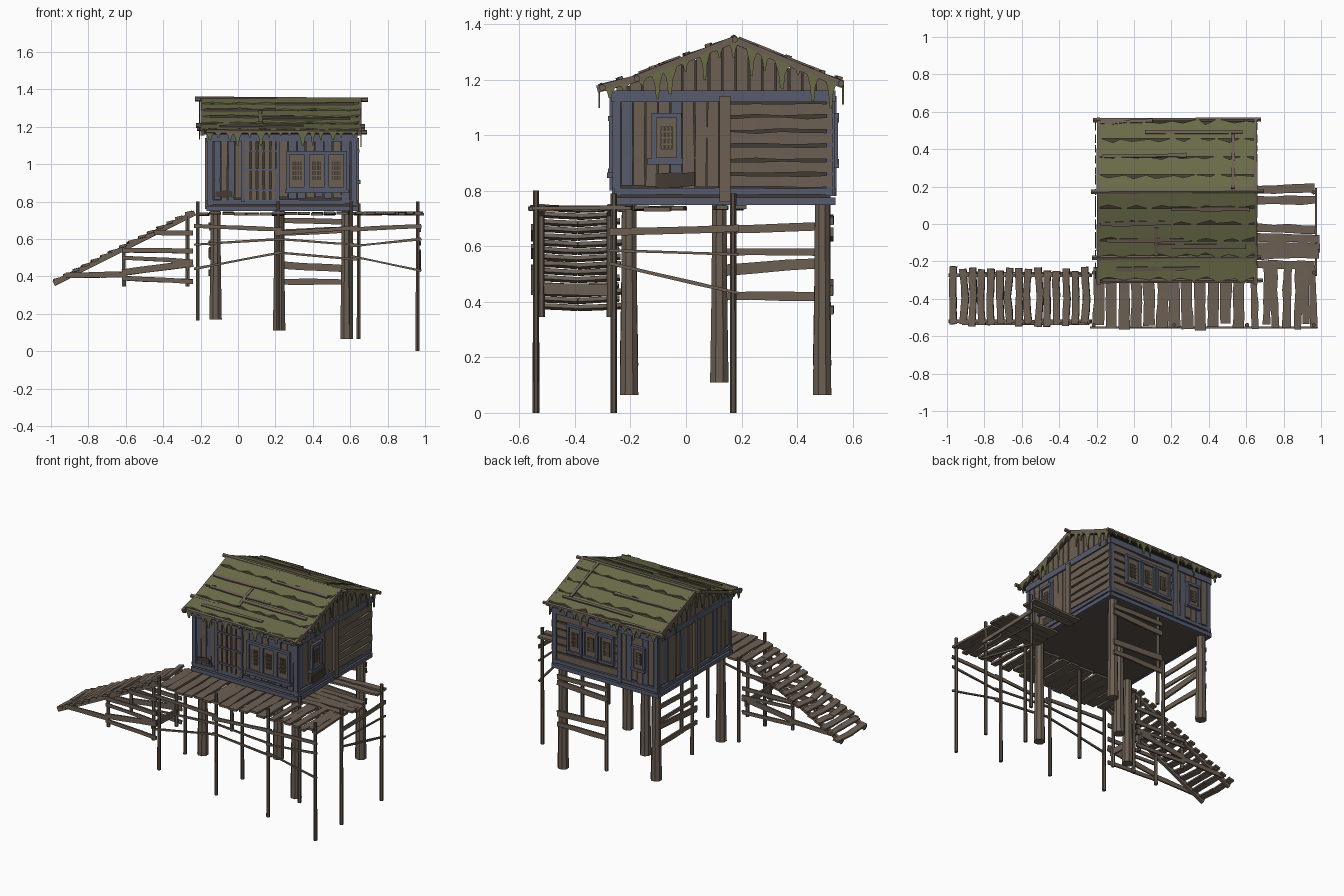
import bpy, bmesh, math, random
from mathutils import Vector as V

if "Cube" in bpy.data.objects:
    bpy.data.objects.remove(bpy.data.objects["Cube"])
random.seed(7)
R = random.uniform

COLORS = {
    "wood": (0.150, 0.115, 0.087), "dark_wood": (0.105, 0.083, 0.063),
    "shadow_wood": (0.055, 0.044, 0.033), "blue_paint": (0.095, 0.105, 0.150),
    "moss": (0.145, 0.149, 0.066),
}
MATS = {}
for k, c in COLORS.items():
    MATS[k] = bpy.data.materials.new(k)
    MATS[k].diffuse_color = (*c, 1)
PARTS = {}

def part(name, mat):
    """One growing mesh per named part and colour."""
    return PARTS.setdefault((name, mat), bmesh.new())

def loft(bm, rings):
    vs = [[bm.verts.new(p) for p in r] for r in rings]
    n = len(vs[0])
    for a, b in zip(vs, vs[1:]):
        for i in range(n):
            bm.faces.new((a[i], a[(i + 1) % n], b[(i + 1) % n], b[i]))
    bm.faces.new(vs[0])
    bm.faces.new(vs[-1][::-1])

def beam(bm, p0, p1, w, h, n=(0, 0, 1), segs=1, j=0.0):
    """Plank from p0 to p1: w across, h along normal n, j = rough edges."""
    p0, p1, n = V(p0), V(p1), V(n)
    d = (p1 - p0).normalized()
    s = n.cross(d).normalized()
    n = d.cross(s)
    rings = []
    for i in range(segs + 1):
        c = p0.lerp(p1, i / segs) + n * R(-j, j) * 0.4
        a, b = w / 2 + R(-j, j), w / 2 + R(-j, j)
        rings.append([c - s * a - n * h / 2, c + s * b - n * h / 2,
                      c + s * b + n * h / 2, c - s * a + n * h / 2])
    loft(bm, rings)

def pole(bm, p0, p1, r0, r1, n=6):
    p0, p1 = V(p0), V(p1)
    q = (p1 - p0).to_track_quat('Z', 'Y')
    loft(bm, [[p + q @ V((r * math.cos(t), r * math.sin(t), 0))
               for t in (2 * math.pi * (i + .5) / n for i in range(n))]
              for p, r in ((p0, r0), ((p0 + p1) / 2, (r0 + r1) / 2 * .95), (p1, r1))])

def poly(bm, pts, ext):
    loft(bm, [[V(p) for p in pts], [V(p) + V(ext) for p in pts]])

# --- house core: cross-section extruded along x, and floor ---
def roof_z(y):
    if y > .17: return 1.345 - (y - .17) * .41
    if y > -.18: return 1.345 - (.17 - y) * .40
    return 1.205 - (-.18 - y) * .27

prof = [(-.25, .765), (.52, .765), (.52, 1.18), (.17, 1.325), (-.18, 1.185), (-.25, 1.165)]
poly(part("house_core", "shadow_wood"), [(-.15, y, z) for y, z in prof], (.77, 0, 0))
beam(part("floor", "dark_wood"), (-.15, .135, .757), (.62, .135, .757), .77, .014)

# --- wall helpers: u along the wall, z up, o outward ---
WALLS = {
    "front": (lambda u, z, o: (u, -.25 - o, z), (0, -1, 0), -.15, .62),
    "back": (lambda u, z, o: (u, .52 + o, z), (0, 1, 0), -.15, .62),
    "right": (lambda u, z, o: (.62 + o, u, z), (1, 0, 0), -.25, .52),
    "left": (lambda u, z, o: (-.15 - o, u, z), (-1, 0, 0), -.25, .52)}

def vert(wall, name, mat, u, w, z0, z1, o=.005, t=.012, j=.0):
    f, n = WALLS[wall][:2]
    beam(part(wall + "_" + name, mat), f(u, z0, o), f(u, z1, o), w, t, n, 3 if j else 1, j)

def horiz(wall, name, mat, u0, u1, z, h, o=.005, t=.012, j=.0):
    f, n = WALLS[wall][:2]
    beam(part(wall + "_" + name, mat), f(u0, z, o), f(u1, z, o), h, t, n, 4 if j else 1, j)

def planks(wall, u0, u1, mats, step=.045):
    n = round((u1 - u0) / step)
    for i in range(n):
        vert(wall, "planks", mats[i % len(mats)], u0 + (i + .5) * (u1 - u0) / n,
             (u1 - u0) / n - .004, .805 + R(0, .02), 1.13, R(.003, .007), .012, .002)

def window(wall, u, z, w, h):
    vert(wall, "window_panel", "wood", u, w, z - h / 2, z + h / 2, .013, .01)
    vert(wall, "window_opening", "shadow_wood", u, w * .5, z - h * .26, z + h * .26, .018, .006)
    for i in (-1, 0, 1):
        vert(wall, "window_lattice", "wood", u + i * w * .15, .005, z - h * .26, z + h * .26, .022, .005)
        horiz(wall, "window_lattice", "wood", u - w * .25, u + w * .25, z + i * h * .14, .005, .022, .005)
    for s in (-1, 1):
        vert(wall, "window_frame", "blue_paint", u + s * w / 2, .018, z - h / 2, z + h / 2, .018, .018)
        horiz(wall, "window_frame", "blue_paint", u - w * .6, u + w * .6, z + s * h / 2, .018, .02, .02)

# --- frame shared by all walls ---
for w, (f, n, a, b) in WALLS.items():
    horiz(w, "base_beam", "blue_paint", a - .015, b + .015, .762, .026, .008, .02)
    horiz(w, "base_beam", "blue_paint", a - .01, b + .01, .797, .024, .008, .018, .002)
    horiz(w, "top_beam", "blue_paint", a - .015, b + .015, 1.14, .04, .008, .022)
    for u in (a + .003, b - .003):
        vert(w, "corner_post", "blue_paint", u, .028 if w in ("front", "back") else .022, .78, 1.14, .006, .018)

# --- front wall: planks, barred door, three shutters ---
planks("front", -.13, .02, ["blue_paint", "wood", "blue_paint", "wood"], .04)
planks("front", .22, .60, ["wood", "blue_paint", "blue_paint"])
horiz("front", "patch", "shadow_wood", -.12, -.03, .84, .035, .012, .008, .004)
for i in range(5):
    vert("front", "door_bars", "wood", .05 + i * .035, .026, .81, 1.13, .012, .014, .002)
for z in (.86, .97, 1.07):
    horiz("front", "door_crossbars", "blue_paint", .03, .21, z, .012, .021, .01)
for u in (.027, .213):
    vert("front", "door_frame", "blue_paint", u, .02, .80, 1.14, .014, .022)
for u in (.315, .42, .525):
    window("front", u, .965, .095, .19)
horiz("front", "window_sill", "blue_paint", .25, .59, .855, .02, .022, .025)

# --- right wall: planks and window, post, horizontal boards ---
planks("right", -.235, .12, ["blue_paint", "wood", "wood", "wood"])
horiz("right", "patch", "shadow_wood", -.11, .03, .84, .05, .012, .008, .004)
window("right", -.07, .99, .09, .16)
horiz("right", "window_sill", "blue_paint", -.14, -.01, .905, .02, .022, .025)
vert("right", "middle_post", "wood", .14, .04, .76, 1.14, .014, .025)
for i in range(6):
    horiz("right", "boards", "wood", .16, .528, .833 + i * .052, .042, .010, .018, .004)

# --- back wall: three shutters, single window; left wall: planks ---
planks("back", -.13, .12, ["wood", "blue_paint", "wood"])
for i in range(6):
    horiz("back", "boards", "wood", .14, .60, .835 + i * .052, .043, .004, .012, .004)
vert("back", "middle_post", "blue_paint", .125, .03, .78, 1.14, .012, .02)
for u in (.22, .34, .46):
    window("back", u, .98, .095, .18)
window("back", -.02, .98, .085, .15)
planks("left", -.235, .51, ["wood", "wood", "wood", "blue_paint"])
vert("left", "middle_post", "wood", .14, .035, .76, 1.14, .014, .025)

# --- gable planks ---
for x, s in ((.62, 1), (-.15, -1)):
    for i in range(16):
        y0 = -.25 + i * .048
        y1 = y0 + .042
        pts = [(x, y0, 1.15), (x, y1, 1.15), (x, y1, roof_z(y1) - .014), (x, y0, roof_z(y0) - .014)]
        poly(part("gable_planks", "wood"), pts, (s * R(.007, .013), 0, 0))

# --- roof: slab, ragged mossy rows, battens, poles ---
X0, X1 = -.19, .65
under = [(-.305, 0), (-.18, 0), (.17, 0), (.555, 0), (.555, -.015), (.17, -.017), (-.18, -.016), (-.305, -.013)]
poly(part("roof_slab", "shadow_wood"), [(X0, y, roof_z(y) + d) for y, d in under], (X1 - X0, 0, 0))

def moss_row(y_low, y_high):
    pts, n = [], 13
    for i in range(n + 1):
        y = y_low + (y_high - y_low) * (R(.1, .25) if i % 2 else R(-.08, .06))
        pts.append((X0 + (X1 - X0) * (i + (R(-.3, .3) if 0 < i < n else 0)) / n, y, roof_z(y) + .006))
    pts += [(X1, y_high, roof_z(y_high) + .002), (X0, y_high, roof_z(y_high) + .002)]
    poly(part("roof_moss", "moss"), pts, (0, 0, .008))

moss_row(-.305, -.185)
for i in range(4):
    moss_row(-.175 + i * .087, -.09 + i * .087)
    moss_row(.555 - i * .097, .458 - i * .097)
for y, a, b in ((-.09, -.15, .3), (-.12, .12, .6), (.0, -.18, .2), (.08, .2, .62),
                (-.24, -.1, .35), (.36, -.17, .28), (.49, .06, .58), (.545, -.18, .1)):
    beam(part("roof_battens", "wood"), (a, y, roof_z(y) + .014), (b, y + R(-.01, .01), roof_z(y) + .014),
         .02, .012, (0, -.3 if y < .17 else .3, 1), 4, .004)
for x, a, b in ((.53, .19, .48), (.12, -.17, -.02)):
    beam(part("roof_battens", "wood"), (x, a, roof_z(a) + .014), (x, b, roof_z(b) + .014), .018, .01, (0, 0, 1), 3, .003)
for y, z, a, b in ((.172, 1.348, -.23, .695), (-.18, 1.207, -.225, .68),
                   (-.305, 1.175, -.17, .69), (.555, 1.19, -.22, .68)):
    pole(part("roof_poles", "wood"), (a, y, z), (b, y + .004, z - .004), .014, .012)
for x in (X0, X1):
    for a, b in ((-.32, -.18), (-.18, .172), (.172, .565)):
        beam(part("rake_trim", "wood"), (x, a, roof_z(a) - .002), (x, b, roof_z(b) - .002), .018, .026, (0, 0, 1), 3, .002)

# --- hanging moss drips on eaves and gables ---
def drip(p, along, w, h, slope=0):
    p, a, dn = V(p), V(along), V((0, 0, -1))
    lift = V((0, 0, slope * w / 2))
    pts = [p - a * w / 2 - lift, p + a * w / 2 + lift, p + a * w * .2 + dn * h * .45,
           p + a * w * .1 + dn * h, p - a * w * .1 + dn * h * .95, p - a * w * .22 + dn * h * .4]
    poly(part("moss_drips", "moss"), pts, V((0, 0, 1)).cross(a) * .006)

for i in range(15):
    x = X0 + .03 + i * .055 + R(-.012, .012)
    h = random.choice((.02, .03, .045, .075))
    drip((x, -.315, 1.172), (1, 0, 0), R(.03, .06), h)
    drip((x, .562, 1.185), (1, 0, 0), R(.03, .06), h)
    y = -.28 + i * .057 + R(-.008, .008)
    for x in (X0 - .012, X1 + .01):
        drip((x, y, roof_z(y) - .008), (0, 1, 0), R(.03, .06), random.choice((.025, .04, .06, .10)),
             (roof_z(y + .01) - roof_z(y - .01)) / .02)

# --- main stilts and their bracing ---
for x, y, z in ((-.12, -.205, .17), (.58, -.205, .065), (-.12, .49, .17), (.58, .49, .065), (.22, .12, .11)):
    pole(part("stilts", "wood"), (x, y, z), (x, y, .77), .036, .028, 8)
pole(part("brace_posts", "wood"), (.24, .51, .14), (.24, .51, .76), .012, .011)
pole(part("brace_posts", "wood"), (-.13, .12, .2), (-.13, .12, .76), .012, .011)
for za, zb, h in ((.70, .69, .03), (.635, .65, .035), (.46, .44, .04), (.37, .37, .03)):
    beam(part("back_braces", "wood"), (.22, .525, za), (.6, .525, zb), h, .012, (0, 1, 0), 3, .003)
for za, zb, h in ((.66, .67, .03), (.58, .58, .028), (.51, .54, .04), (.42, .42, .03)):
    beam(part("left_braces", "wood"), (-.15, .1, za), (-.15, .5, zb), h, .012, (1, 0, 0), 3, .003)

# --- deck boards ---
def deck_board(p0, p1, w):
    z0, z1 = .736 + R(-.005, .005), .736 + R(-.005, .005)
    beam(part("deck_boards", "wood"), (*p0, z0), (*p1, z1), w, .014, (0, 0, 1), 5, .004)

for i in range(12):
    x = -.19 + i * .068
    deck_board((x, -.55 + R(-.02, .02)), (x + R(-.01, .01), -.23), .06)
for x in (.65, .71, .755, .815, .875, .92, .96):
    deck_board((x, -.55 + R(-.015, .02)), (x + R(-.012, .012), -.22), R(.036, .048))
for y in (.182, .125, -.02, -.07, -.12, -.168, -.215):
    deck_board((.60, y), (.975 + R(-.01, .02), y + R(-.012, .012)), .046)

# --- thin deck posts ---
for x, z, xb in ((-.215, .165, -.215), (.215, .11, .215), (.605, .065, .645), (.96, 0, .96)):
    pole(part("deck_posts", "dark_wood"), (x, -.54, z), (x, -.54, .80), .012, .011)
    pole(part("deck_posts", "dark_wood"), (xb, -.26, z), (xb, -.26, .79 if x > .6 else .74), .012, .011)
pole(part("deck_posts", "dark_wood"), (.96, .17, 0), (.96, .17, .79), .012, .011)

# --- rails and diagonal ties between posts ---
rails = part("deck_rails", "wood")
xs = (-.215, .215, .62, .96)
for a, zs in enumerate((((.67, .65), (.57, .60), (.44, .53)),
                        ((.63, .66), (.60, .57), (.53, .49)),
                        ((.65, .67), (.56, .60), (.51, .43)))):
    for k, (z0, z1) in enumerate(zs):
        beam(rails, (xs[a] - .02, -.553, z0), (xs[a + 1] + .02, -.553, z1), .022 if k == 0 else .012, .01, (0, 1, 0), 3, .002)
for k, (z0, z1) in enumerate(((.65, .665), (.585, .57), (.54, .43))):
    beam(rails, (.973, -.275, z0), (.973, .19, z1), .026 if k == 0 else .012, .01, (1, 0, 0), 3, .002)

# --- stairs: stringers, treads, side posts and rails ---
for i in range(15):
    x, z = -.965 + i * .05, .385 + i * .0253
    t = part("stair_treads", "wood")
    bow = R(-.015, .015)
    beam(t, (x, -.55 + R(0, .02), z), (x + bow, -.39, z - .008), .038, .014, (-.25, 0, 1), 2, .003)
    beam(t, (x + bow, -.39, z - .008), (x, -.235 + R(-.02, .01), z), .038, .014, (-.25, 0, 1), 2, .003)
for y in (-.52, -.275):
    st = part("stair_frame", "wood")
    beam(st, (-.985, y, .362), (-.23, y, .74), .016, .028, (0, 0, 1), 5, .003)
    for x, z in ((-.61, .55), (-.27, .72)):
        pole(st, (x, y, .345), (x, y, z), .012, .011)
    o = y - .014 if y < -.4 else y + .014
    for a, b, z0, z1, h in ((-.92, -.6, .405, .41, .03), (-.62, -.24, .54, .535, .025),
                            (-.62, -.24, .42, .47, .035), (-.62, -.24, .39, .372, .025),
                            (-.45, -.24, .635, .63, .025), (-.62, -.24, .50, .48, .022)):
        beam(st, (a, o, z0), (b, o, z1), h, .01, (0, 1, 0), 3, .002)
beam(st, (-.27, -.54, .45), (-.27, -.25, .44), .04, .012, (1, 0, 0), 3, .003)

# --- turn every part into an object ---
for (name, mat), bm in PARTS.items():
    bmesh.ops.recalc_face_normals(bm, faces=bm.faces)
    me = bpy.data.meshes.new(name)
    bm.to_mesh(me)
    bm.free()
    me.materials.append(MATS[mat])
    bpy.context.collection.objects.link(bpy.data.objects.new(name, me))

for m in bpy.data.materials:
    if m.users and not m.is_grease_pencil:
        m.use_nodes = True
        m.node_tree.nodes["Principled BSDF"].inputs["Base Color"].default_value = m.diffuse_color
